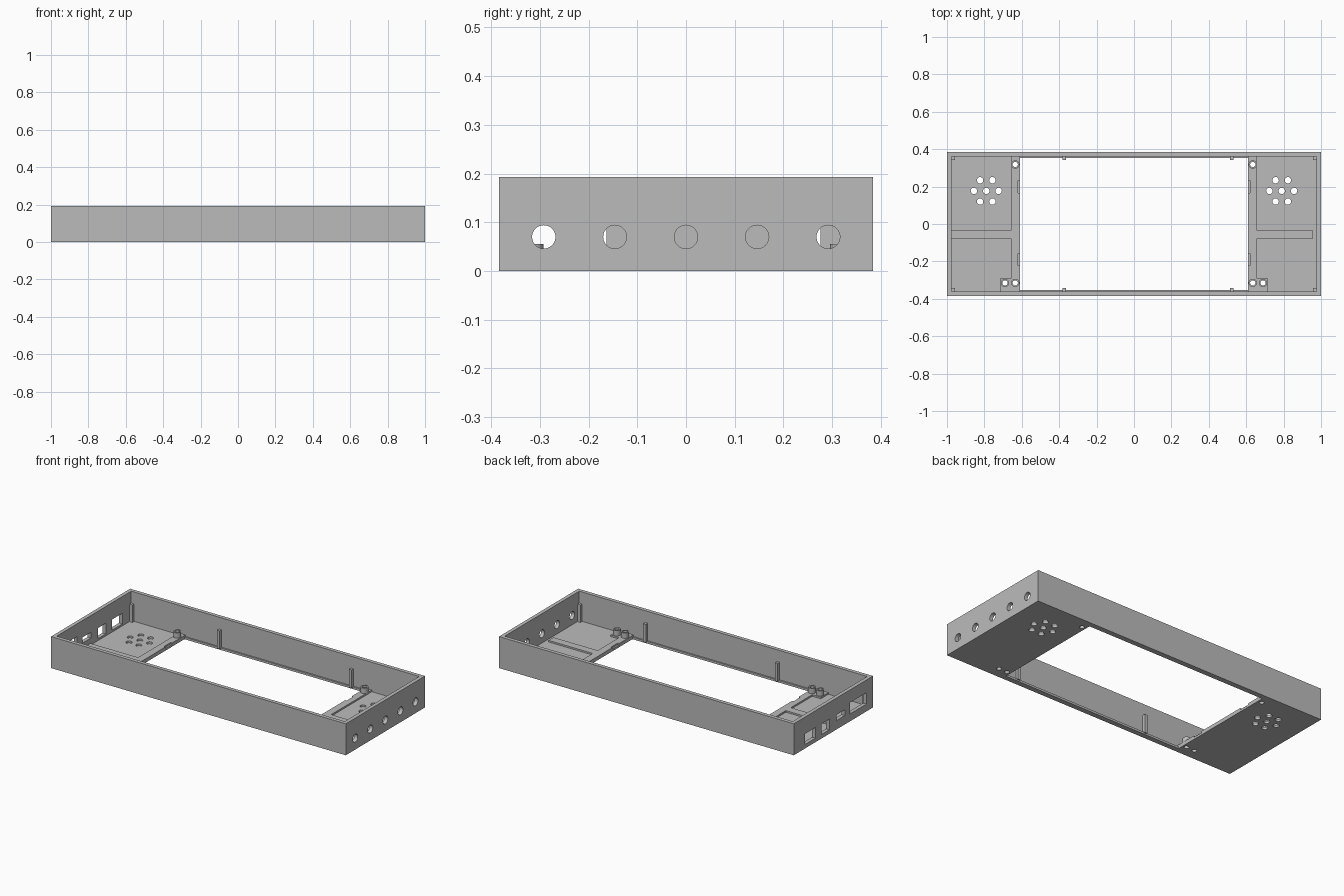
import bpy, math

if "Cube" in bpy.data.objects:
    bpy.data.objects.remove(bpy.data.objects["Cube"], do_unlink=True)

grey = bpy.data.materials.new("plain grey")
grey.use_nodes = True
COLOUR = (0.5, 0.5, 0.5, 1)
grey.diffuse_color = COLOUR
grey.node_tree.nodes["Principled BSDF"].inputs["Base Color"].default_value = COLOUR

W, D, H = 1.0, 0.384, 0.193      # half width, half depth, height
WALL, FLOOR, STRIP = 0.023, 0.013, 0.023
OPEN_X, OPEN_Y = 0.61, 0.352


def box(name, x, y, z):
    """Box from its (low, high) range on each axis."""
    spans = [sorted(r) for r in (x, y, z)]
    bpy.ops.mesh.primitive_cube_add(size=1, location=[(a + b) / 2 for a, b in spans])
    ob = bpy.context.object
    ob.name = name
    ob.scale = [b - a for a, b in spans]
    bpy.ops.object.transform_apply(location=False, rotation=False, scale=True)
    ob.data.materials.append(grey)
    return ob


def rod(name, centre, radius, depth, along_x=False):
    turn = (0, math.pi / 2, 0) if along_x else (0, 0, 0)
    bpy.ops.mesh.primitive_cylinder_add(vertices=32, radius=radius, depth=depth,
                                        location=centre, rotation=turn)
    ob = bpy.context.object
    ob.name = name
    ob.data.materials.append(grey)
    return ob


def cut(cutter, *targets):
    """Subtract the cutter from every target, then discard it."""
    cutter.hide_render = True
    for target in targets:
        mod = target.modifiers.new("cut", "BOOLEAN")
        mod.operation, mod.solver, mod.object = "DIFFERENCE", "EXACT", cutter
        bpy.context.view_layer.objects.active = target
        bpy.ops.object.modifier_apply(modifier=mod.name)
    bpy.data.objects.remove(cutter, do_unlink=True)


# Open tray with a large window in its floor
tray = box("tray", (-W, W), (-D, D), (0, H))
IX, IY = W - WALL, D - WALL
cut(box("cavity", (-IX, IX), (-IY, IY), (FLOOR, H + 0.1)), tray)
cut(box("window", (-OPEN_X, OPEN_X), (-OPEN_Y, OPEN_Y), (-0.1, 0.1)), tray)

# Row of round sockets in the left wall
for i in range(-2, 3):
    cut(rod("socket", (W, i * 0.146, 0.07), 0.024, 0.15, True), tray)

# Rectangular ports in the right wall
for y, z in (((0.175, 0.276), (0.025, 0.09)), ((0.04, 0.115), (0.025, 0.09)),
             ((-0.11, -0.03), (0.055, 0.09)), ((-0.32, -0.163), (0.045, 0.115))):
    cut(box("port", (-W - 0.1, -W + 0.06), y, z), tray)

for s, side in ((1, "left"), (-1, "right")):
    # Speaker grille of seven holes
    for i in range(7):
        r, a = (0.066 if i else 0), i * math.pi / 3
        cut(rod("grille", (s * 0.79 + r * math.cos(a), 0.177 + r * math.sin(a), 0),
                0.017, 0.1), tray)

    # Raised strip beside the window, with a cross rib and a corner pad
    strip = box(side + "_edge_strip", (s * OPEN_X, s * 0.655), (-IY, IY), (0.005, STRIP))
    rib_end = 0.955 if s > 0 else IX
    box(side + "_rib", (s * 0.655, s * rib_end), (-0.08, -0.032), (0.005, STRIP))
    pad = box(side + "_corner_pad", (s * 0.655, s * 0.713), (-IY, -0.288), (0.005, STRIP))
    for y in (0.2, -0.19):
        cut(box("notch", (s * 0.5, s * 0.62), (y - 0.033, y + 0.033), (FLOOR, 0.1)), strip)

    # Hollow screw bosses, drilled through the floor
    for x, y in ((0.635, 0.318), (0.635, -0.315), (0.69, -0.315)):
        boss = rod(side + "_screw_boss", (s * x, y, 0.032), 0.022, 0.046)
        cut(rod("drill", (s * x, y, 0), 0.014, 0.3), boss, strip, pad, tray)

# Small posts that carry a lid: two on each long wall, one in each corner
for s, side in ((1, "back"), (-1, "front")):
    for x in (-0.373, 0.522):
        box(side + "_lid_post", (x - 0.009, x + 0.009), (s * 0.343, s * (IY + 0.005)), (0.008, 0.12))
    for t in (-1, 1):
        box(side + "_corner_post", (t * 0.957, t * (IX + 0.005)),
            (s * 0.343, s * (IY + 0.005)), (0.008, 0.12))

# Smooth the round surfaces, keep edges crisp
for ob in bpy.data.objects:
    if ob.type == "MESH":
        bpy.ops.object.select_all(action="DESELECT")
        ob.select_set(True)
        bpy.context.view_layer.objects.active = ob
        bpy.ops.object.shade_smooth_by_angle(angle=math.radians(30))
